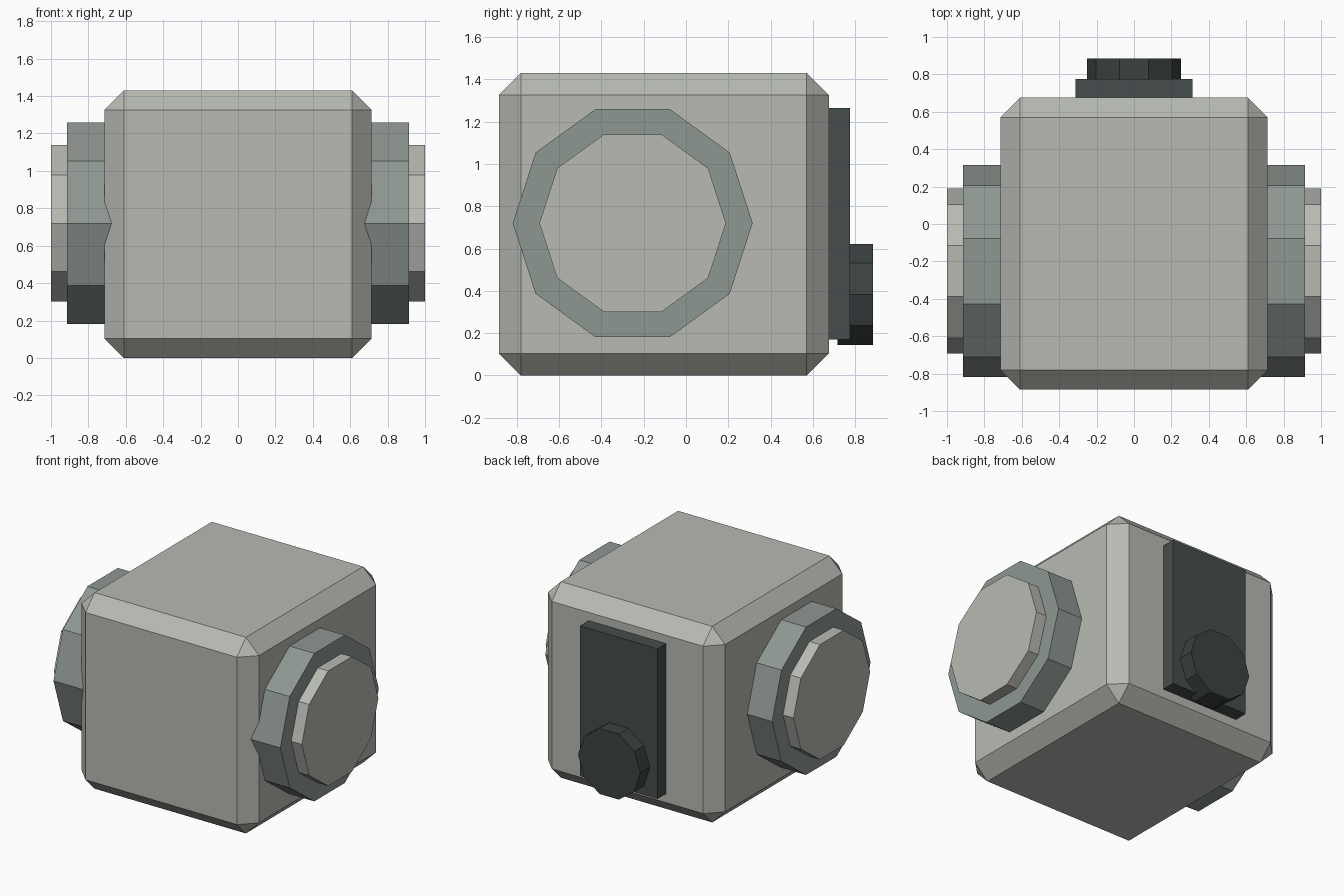
import bpy, bmesh, math
from mathutils import Matrix

if "Cube" in bpy.data.objects:
    bpy.data.objects.remove(bpy.data.objects["Cube"])


def material(name, rgb):
    m = bpy.data.materials.new(name)
    m.diffuse_color = (*rgb, 1)
    m.use_nodes = True
    m.node_tree.nodes["Principled BSDF"].inputs["Base Color"].default_value = m.diffuse_color
    return m


STONE = material("stone", (0.48, 0.49, 0.45))
SLATE = material("slate", (0.27, 0.31, 0.29))
DARK = material("dark", (0.06, 0.075, 0.072))
DARKER = material("darker", (0.045, 0.055, 0.053))


def finish(bm, name, mat):
    bmesh.ops.recalc_face_normals(bm, faces=bm.faces)
    me = bpy.data.meshes.new(name)
    bm.to_mesh(me)
    bm.free()
    me.materials.append(mat)
    ob = bpy.data.objects.new(name, me)
    bpy.context.collection.objects.link(ob)
    return ob


def box(name, lo, hi, mat, bevel=0):
    bm = bmesh.new()
    bmesh.ops.create_cube(bm, size=1)
    for v in bm.verts:
        v.co = [(a + b) / 2 + c * (b - a) for a, b, c in zip(lo, hi, v.co)]
    if bevel:
        bmesh.ops.bevel(bm, geom=bm.edges[:], offset=bevel, segments=1,
                        affect='EDGES', profile=0.5)
    return finish(bm, name, mat)


def disc(name, axis, start, end, centre, radius, mat):
    """Ten-sided disc along x or y; centre is (other horizontal, z)."""
    bm = bmesh.new()
    bmesh.ops.create_circle(bm, cap_ends=True, segments=10, radius=radius)
    # put a corner on the horizontal axis
    turn = -math.atan2(bm.verts[:][0].co.y, bm.verts[:][0].co.x)
    bmesh.ops.rotate(bm, verts=bm.verts[:], matrix=Matrix.Rotation(turn, 3, 'Z'))
    ext = bmesh.ops.extrude_face_region(bm, geom=bm.faces[:], use_keep_orig=True)
    top = {v for v in ext["geom"] if isinstance(v, bmesh.types.BMVert)}
    for v in bm.verts:
        d = end if v in top else start
        h, z = centre[0] + v.co.x, centre[1] + v.co.y
        v.co = (d, h, z) if axis == 'x' else (h, d, z)
    return finish(bm, name, mat)


# Chamfered body
box("body", (-0.715, -0.885, 0), (0.715, 0.675, 1.43), STONE, 0.105)

# Stepped round caps on both sides
for side, s in (("left", -1), ("right", 1)):
    disc(side + "_ring", 'x', s * 0.6, s * 0.915, (-0.252, 0.72), 0.567, SLATE)
    disc(side + "_cap", 'x', s * 0.88, s * 1.0, (-0.252, 0.72), 0.441, STONE)

# Back plate with round knob
box("back_plate", (-0.313, 0.66, 0.17), (0.313, 0.775, 1.265), DARK)
disc("back_knob", 'y', 0.715, 0.885, (0, 0.383), 0.251, DARKER)
